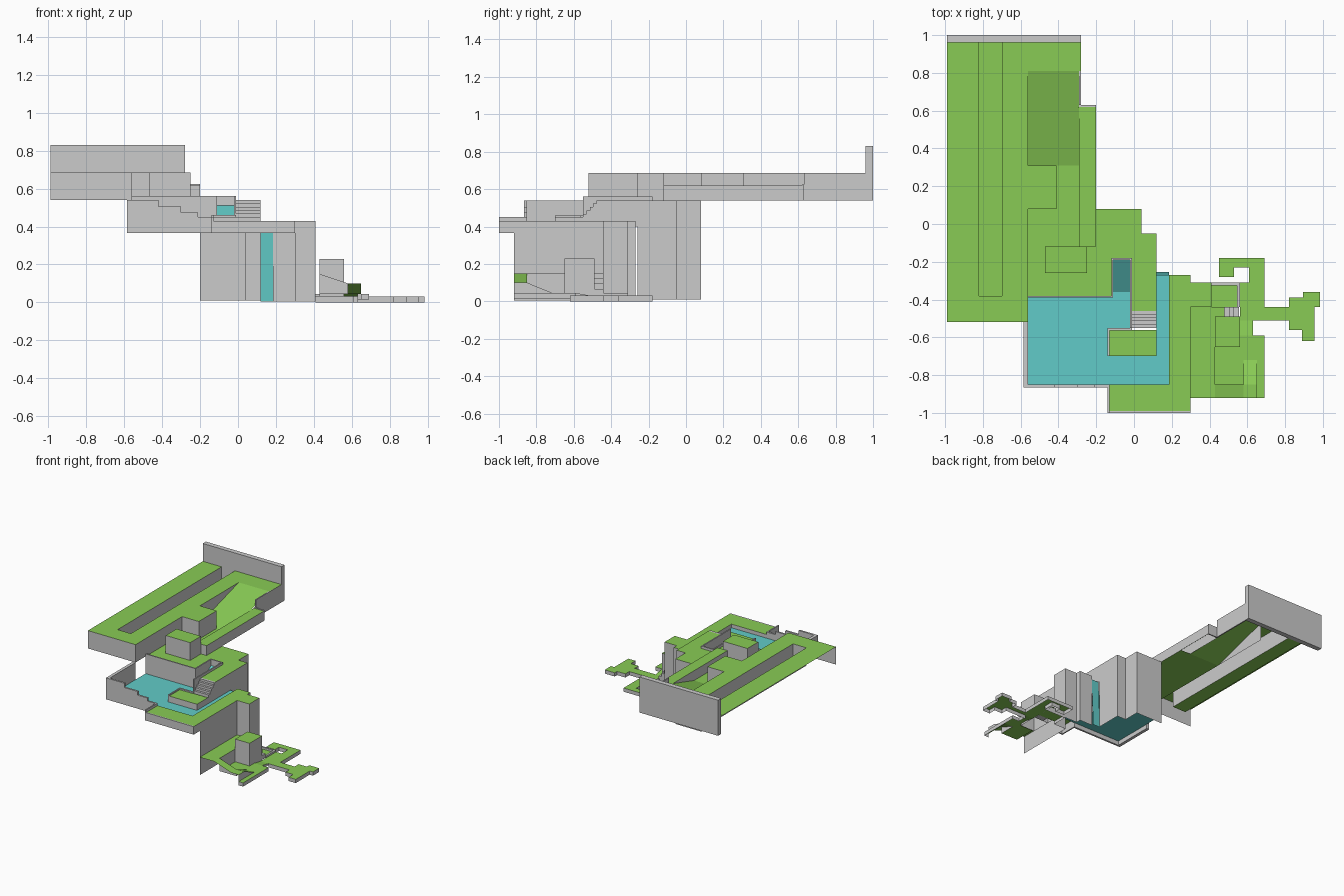
import bpy


def material(name, color):
    m = bpy.data.materials.new(name)
    m.diffuse_color = color
    return m


GREEN = material("grass", (0.25, 0.60, 0.09, 1))
BLUE = material("water", (0.12, 0.60, 0.58, 1))


def mesh(name, verts, faces, mat=None):
    me = bpy.data.meshes.new(name)
    me.from_pydata(verts, [], faces)
    if mat:
        me.materials.append(mat)
    ob = bpy.data.objects.new(name, me)
    bpy.context.collection.objects.link(ob)
    return ob


def sheet(name, pts, z=0, mat=GREEN):
    """Flat or sloped open surface; points run counter-clockwise."""
    mesh(name, [p if len(p) == 3 else (*p, z) for p in pts], [range(len(pts))], mat)


def rect(name, x0, x1, y0, y1, z, mat=GREEN, z_back=None):
    """Rectangle whose back edge may sit at another height."""
    zb = z if z_back is None else z_back
    sheet(name, [(x0, y0, z), (x1, y0, z), (x1, y1, zb), (x0, y1, zb)], mat=mat)


def wall(name, pts, z0, z1, closed=False):
    """Vertical wall along a path; a third coordinate overrides the top."""
    n = len(pts)
    v = [(p[0], p[1], z0) for p in pts]
    v += [(p[0], p[1], p[2] if len(p) == 3 else z1) for p in pts]
    f = [(i, (i + 1) % n, n + (i + 1) % n, n + i) for i in range(n if closed else n - 1)]
    mesh(name, v, f)


def corners(x0, x1, y0, y1):
    return [(x0, y0), (x1, y0), (x1, y1), (x0, y1)]


def box(name, x0, x1, y0, y1, z0, z1):
    v = [(*p, z) for z in (z0, z1) for p in corners(x0, x1, y0, y1)]
    mesh(name, v, [(3, 2, 1, 0), (4, 5, 6, 7), (0, 1, 5, 4),
                   (1, 2, 6, 5), (2, 3, 7, 6), (3, 0, 4, 7)])


def grass_block(name, x0, x1, y0, y1, z0, z1):
    wall(name + "_sides", corners(x0, x1, y0, y1), z0, z1, True)
    rect(name + "_top", x0, x1, y0, y1, z1)


HI, MID, PATH, WATER, LOW = 0.685, 0.54, 0.43, 0.40, 0.03

# Upper plateau with trench
box("back_wall", -0.99, -0.28, 0.96, 1.0, MID, 0.83)
rect("plateau_left", -0.99, -0.82, -0.52, 0.96, HI)
rect("plateau_front", -0.82, -0.70, -0.52, -0.38, HI)
ridge = [(-0.56, -0.52), (-0.56, 0.08), (-0.41, 0.08), (-0.41, 0.31),
         (-0.56, 0.31), (-0.56, 0.81)]
sheet("plateau_ridge", [(-0.70, -0.52)] + ridge +
      [(-0.28, 0.81), (-0.28, 0.96), (-0.70, 0.96)], HI)
rect("trench_floor", -0.82, -0.70, -0.38, 0.96, MID)
wall("trench_walls", [(-0.82, 0.96), (-0.82, -0.38), (-0.70, -0.38), (-0.70, 0.96)][::-1], MID, HI)
wall("ridge_walls", [(-0.99, -0.52)] + ridge, MID, HI)

# Ramp and side ledge of the plateau
rect("plateau_ramp", -0.56, -0.29, 0.31, 0.81, MID, z_back=HI)
box("plateau_edge", -0.29, -0.28, 0.63, 0.96, MID, HI)
box("ledge_end", -0.29, -0.20, 0.62, 0.63, MID, HI - 0.06)
grass_block("side_ledge", -0.29, -0.20, -0.12, 0.62, MID, 0.62)
grass_block("square_block", -0.47, -0.25, -0.26, -0.12, MID, HI)

# Middle floor
sheet("middle_floor", [(-0.56, -0.38), (-0.12, -0.38), (-0.12, -0.19), (-0.02, -0.19),
                       (-0.02, -0.46), (0.12, -0.46), (0.12, -0.05), (0.04, -0.05),
                       (0.04, 0.08), (-0.20, 0.08), (-0.20, 0.31), (-0.56, 0.31)], MID)

# Kerbs behind the pool
for i, r in enumerate([(-0.56, -0.11, -0.39, -0.38), (-0.12, -0.11, -0.38, -0.18),
                       (-0.11, -0.02, -0.19, -0.18), (-0.02, -0.01, -0.55, -0.18)]):
    box(f"pool_kerb_{i}", *r, WATER, 0.56)

# Pool outer walls, the front one stepped
front = [(-0.585, 0.365), (-0.13, 0.365), (-0.13, 0.45), (-0.21, 0.45), (-0.21, 0.475),
         (-0.30, 0.475), (-0.30, 0.505), (-0.42, 0.505), (-0.42, 0.54), (-0.585, 0.54)]
n = len(front)
mesh("pool_front_wall", [(x, y, z) for y in (-0.865, -0.85) for x, z in front],
     [list(range(n)), list(range(2 * n - 1, n - 1, -1))] +
     [(i, i + n, (i + 1) % n + n, (i + 1) % n) for i in range(n)])
box("pool_left_wall", -0.585, -0.56, -0.85, -0.52, 0.365, MID)

# Water, sloped inflow and waterfall
sheet("pool_water", [(-0.56, -0.85), (0.185, -0.85), (0.185, -0.27), (0.12, -0.27),
                     (0.12, -0.70), (-0.13, -0.70), (-0.13, -0.56), (-0.02, -0.56),
                     (-0.02, -0.36), (-0.11, -0.36), (-0.11, -0.39), (-0.56, -0.39)],
      WATER, BLUE)
rect("water_inflow", -0.11, -0.02, -0.36, -0.19, WATER, BLUE, 0.51)
sheet("waterfall", [(0.185, -0.255, 0.005), (0.12, -0.255, 0.005),
                    (0.12, -0.27, WATER), (0.185, -0.27, WATER)], mat=BLUE)

# Peninsula with stairs
rect("peninsula", -0.13, 0.12, -0.70, -0.56, 0.45)
wall("peninsula_sides", [(-0.14, -0.55), (-0.14, -0.70), (0.12, -0.70), (0.12, -0.46)], WATER, 0.45)
box("peninsula_kerb_left", -0.14, -0.13, -0.70, -0.55, WATER, 0.46)
box("peninsula_kerb_back", -0.13, -0.01, -0.565, -0.55, WATER, 0.46)
for i in range(5):
    box(f"stair_{i}", -0.01, 0.12, -0.46 - 0.018 * (i + 1), -0.46 - 0.018 * i,
        WATER, MID - 0.018 * i)

# Path around the pool
sheet("pool_path", [(-0.13, -0.99), (0.30, -0.99), (0.30, -0.44), (0.41, -0.44),
                    (0.41, -0.31), (0.30, -0.31), (0.30, -0.27), (0.185, -0.27),
                    (0.185, -0.85), (-0.13, -0.85)], PATH)
wall("path_inner_edge", [(0.185, -0.27), (0.185, -0.85), (-0.13, -0.85)], WATER, PATH)
box("path_front_kerb", -0.14, 0.30, -1.0, -0.99, 0.365, PATH)
box("path_left_kerb", -0.14, -0.13, -1.0, -0.85, 0.365, 0.45)
wall("path_right_skirt", [(0.30, -0.99), (0.30, -0.92)], 0.365, PATH)

# Tall cliffs
wall("path_cliff", [(0.30, -0.92), (0.30, -0.44), (0.41, -0.44), (0.41, -0.31),
                    (0.30, -0.31), (0.30, -0.27), (0.185, -0.27)], 0.005, PATH)
wall("back_cliff", [(0.12, -0.46), (0.12, -0.26)], WATER, MID)
wall("upper_cliff", [(0.12, -0.26), (0.12, -0.05), (0.04, -0.05), (0.04, 0.08),
                     (-0.20, 0.08)], 0.01, MID)

# Lower path winding down
S = 0.045
rect("lower_path", 0.30, 0.43, -0.92, -0.44, 0.15)
sheet("lower_ramp_a", [(0.43, -0.92, 0.15), (0.58, -0.92, 0.10),
                       (0.58, -0.85, 0.10), (0.43, -0.85, 0.15)])
rect("ramp_landing", 0.58, 0.65, -0.92, -0.85, 0.10)
rect("lower_ramp_b", 0.58, 0.65, -0.85, -0.72, 0.10, z_back=S)
wall("ramp_inner_wall", [(0.43, -0.65, 0.15), (0.43, -0.85, 0.15), (0.58, -0.85, 0.10),
                         (0.58, -0.72, S + 0.002)], S, 0.15)
wall("ramp_outer_wall", [(0.65, -0.92), (0.65, -0.85), (0.65, -0.72, S + 0.002)], S, 0.10)
sheet("south_ground", [(0.43, -0.85), (0.58, -0.85), (0.58, -0.72), (0.65, -0.72),
                       (0.65, -0.92), (0.69, -0.92), (0.69, -0.59), (0.56, -0.59),
                       (0.56, -0.65), (0.43, -0.65)], S)
rect("ground_slope", 0.56, 0.63, -0.59, -0.51, S, z_back=LOW)
wall("south_skirt", [(0.65, -0.92), (0.69, -0.92), (0.69, -0.59), (0.63, -0.59),
                     (0.63, -0.51, LOW)], 0.015, S)

# Pillar, small ledge and steps
grass_block("pillar", 0.43, 0.56, -0.65, -0.49, LOW, 0.23)
grass_block("small_ledge", 0.43, 0.48, -0.49, -0.44, LOW, 0.15)
for i in range(3):
    x = 0.48 + 0.025 * i
    box(f"small_step_{i}", x, x + 0.025, -0.49, -0.44, LOW, 0.125 - 0.03 * i)

# Low island
shore = [(0.63, -0.51), (0.82, -0.51), (0.82, -0.56), (0.89, -0.56), (0.89, -0.62),
         (0.955, -0.62), (0.955, -0.44), (0.985, -0.44), (0.985, -0.36), (0.895, -0.36),
         (0.895, -0.39), (0.82, -0.39), (0.82, -0.44), (0.69, -0.44), (0.69, -0.18),
         (0.45, -0.18), (0.45, -0.28), (0.53, -0.28), (0.53, -0.23), (0.61, -0.23),
         (0.61, -0.31), (0.41, -0.31)]
sheet("island", shore + [(0.41, -0.44), (0.56, -0.44), (0.56, -0.51)], LOW)
wall("island_skirt", shore, 0.0, LOW)
box("island_kerb_back", 0.41, 0.56, -0.325, -0.31, LOW, 0.045)
box("island_kerb_side", 0.545, 0.56, -0.44, -0.325, LOW, 0.045)
